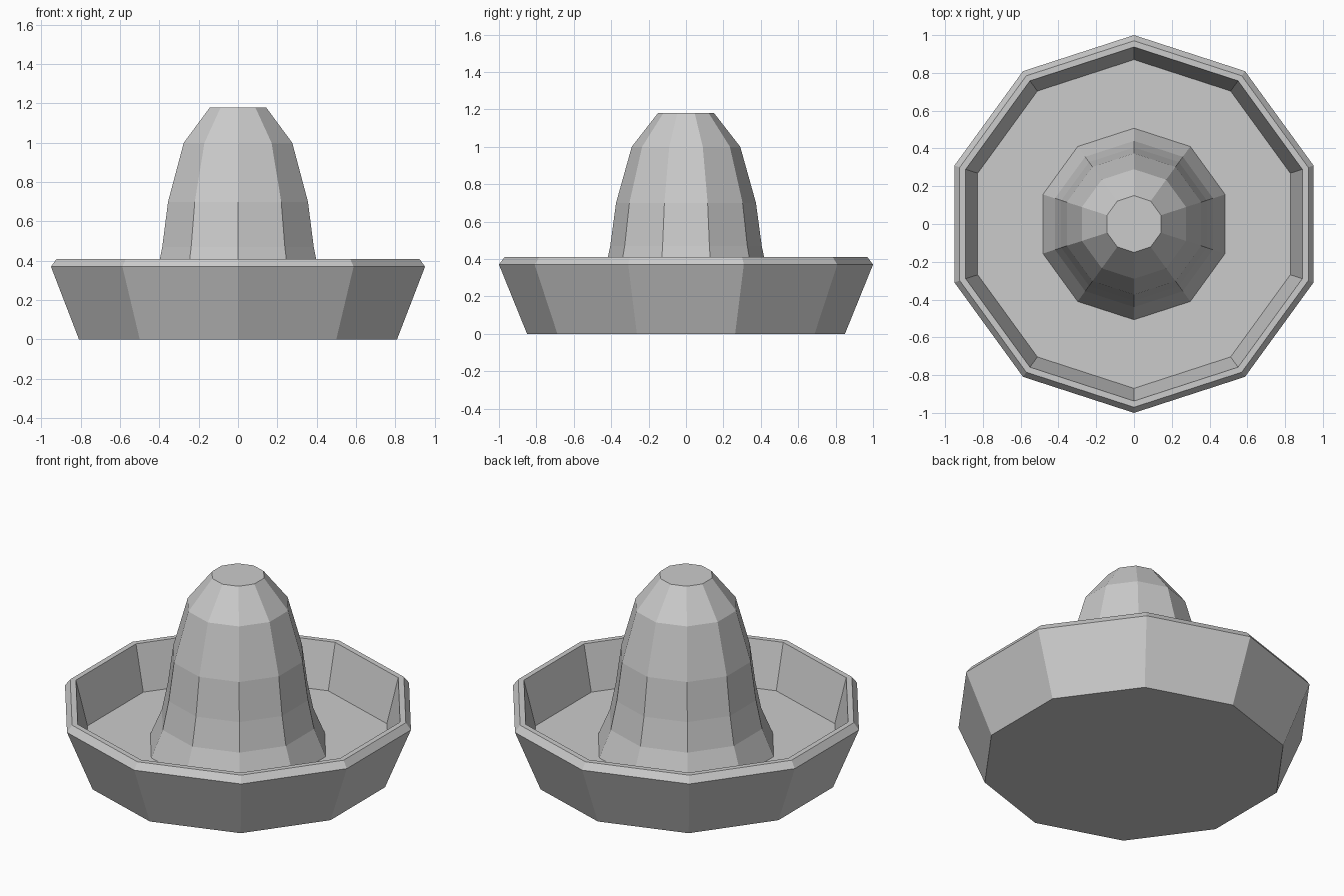
import bpy, bmesh
from math import sin, cos, pi

if "Cube" in bpy.data.objects:
    bpy.data.objects.remove(bpy.data.objects["Cube"])

SIDES = 10


def lathe(name, profile):
    """Revolve (radius, z) points into a closed flat-faced solid, capped at both ends."""
    bm = bmesh.new()
    rings = []
    for r, z in profile:
        angles = [pi / 2 + 2 * pi * i / SIDES for i in range(SIDES)]
        rings.append([bm.verts.new((r * cos(a), r * sin(a), z)) for a in angles])
    for lo, hi in zip(rings, rings[1:]):
        for i in range(SIDES):
            j = (i + 1) % SIDES
            bm.faces.new((lo[i], lo[j], hi[j], hi[i]))
    bm.faces.new(rings[0])
    bm.faces.new(rings[-1])
    bmesh.ops.recalc_face_normals(bm, faces=bm.faces[:])
    mesh = bpy.data.meshes.new(name)
    bm.to_mesh(mesh)
    bm.free()
    obj = bpy.data.objects.new(name, mesh)
    bpy.context.collection.objects.link(obj)
    return obj


# Flared dish: outer wall, bevelled rim, inner wall down to the floor
dish = [(0.85, 0), (1.0, 0.37), (0.97, 0.41), (0.937, 0.41), (0.87, 0.14)]

# Central dome rising from the floor, with a flared foot and flat top
dome = [(0.507, 0.14), (0.44, 0.30), (0.405, 0.47), (0.374, 0.70),
        (0.29, 1.0), (0.15, 1.18)]

lathe("dish_with_central_dome", dish + dome)
